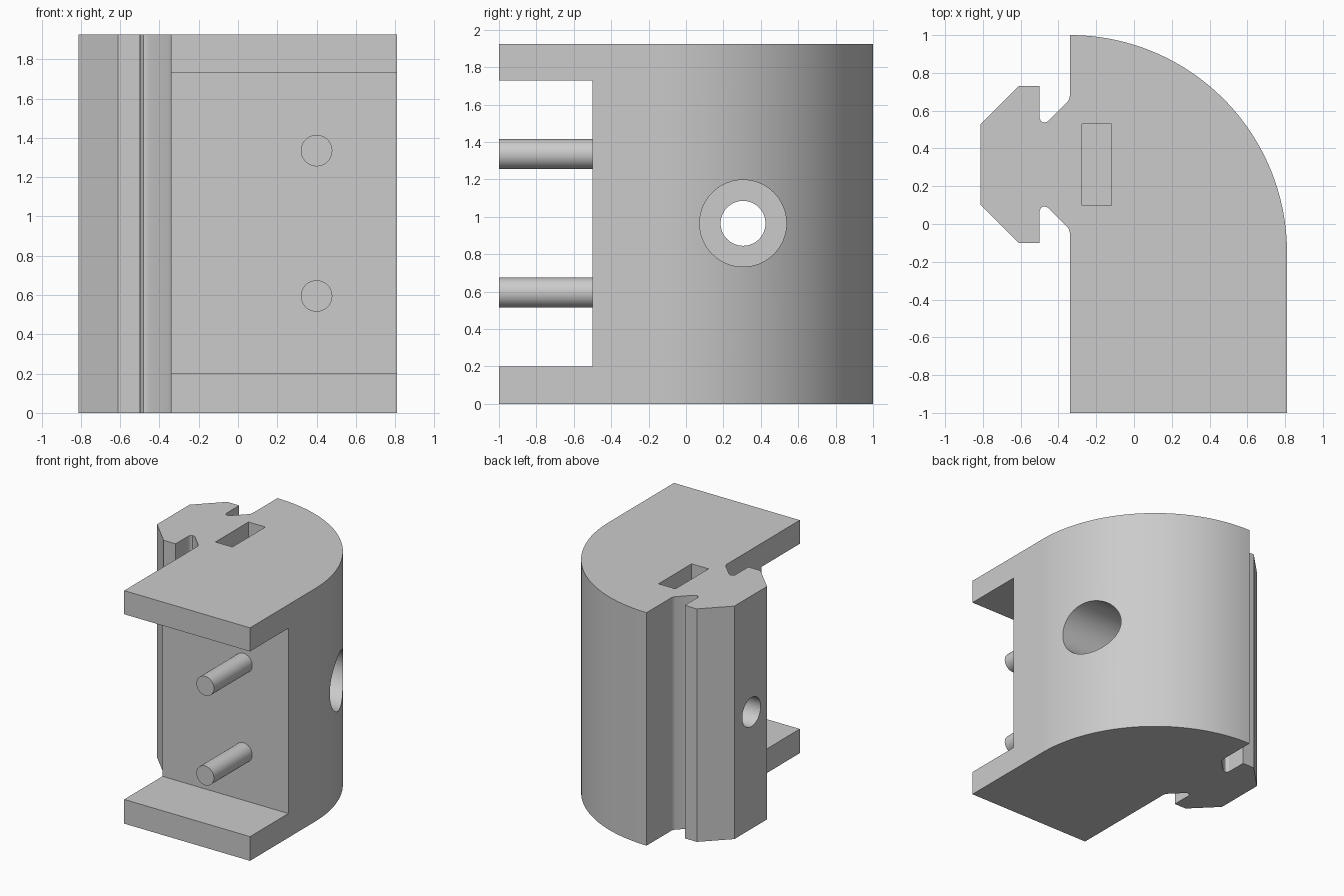
import bpy, bmesh, math
from mathutils import Vector

if "Cube" in bpy.data.objects:
    bpy.data.objects.remove(bpy.data.objects["Cube"], do_unlink=True)

HEIGHT = 1.925
RAIL_Y = 0.315      # centre line of the rail, bore and nut slot
BORE_Z = 0.965

grey = bpy.data.materials.new("plain_grey")
grey.use_nodes = True
grey.diffuse_color = (0.6, 0.6, 0.6, 1)
grey.node_tree.nodes["Principled BSDF"].inputs["Base Color"].default_value = (0.6, 0.6, 0.6, 1)


def prism(name, outline, z0, z1):
    """Extrude a counter-clockwise xy outline from z0 to z1."""
    bm = bmesh.new()
    face = bm.faces.new([bm.verts.new((x, y, z0)) for x, y in outline])
    top = bmesh.ops.extrude_face_region(bm, geom=[face])["geom"]
    bmesh.ops.translate(bm, vec=(0, 0, z1 - z0),
                        verts=[v for v in top if isinstance(v, bmesh.types.BMVert)])
    bmesh.ops.recalc_face_normals(bm, faces=bm.faces)
    mesh = bpy.data.meshes.new(name)
    bm.to_mesh(mesh)
    bm.free()
    obj = bpy.data.objects.new(name, mesh)
    bpy.context.collection.objects.link(obj)
    mesh.materials.append(grey)
    return obj


def box(name, x0, x1, y0, y1, z0, z1):
    return prism(name, [(x0, y0), (x1, y0), (x1, y1), (x0, y1)], z0, z1)


def rod(name, start, end, radius):
    """Cylinder between two points."""
    a, b = Vector(start), Vector(end)
    bpy.ops.mesh.primitive_cylinder_add(
        vertices=64, radius=radius, depth=(b - a).length, location=(a + b) / 2,
        rotation=(b - a).to_track_quat("Z", "Y").to_euler())
    obj = bpy.context.object
    obj.name = name
    obj.data.materials.append(grey)
    return obj


def smooth(obj):
    bpy.ops.object.select_all(action="DESELECT")
    obj.select_set(True)
    bpy.context.view_layer.objects.active = obj
    bpy.ops.object.shade_smooth_by_angle(angle=math.radians(20))


def cut(obj, cutter):
    mod = obj.modifiers.new("cut", "BOOLEAN")
    mod.operation, mod.solver, mod.object = "DIFFERENCE", "EXACT", cutter
    bpy.context.view_layer.objects.active = obj
    bpy.ops.object.modifier_apply(modifier=mod.name)
    bpy.data.objects.remove(cutter, do_unlink=True)


# Body outline: straight front, quarter-round back, mirrored rail on the right
radius, cx, cy = 1.15, -0.34, -0.15
outline = [(cx, -1), (cx + radius, -1)]
outline += [(cx + radius * math.cos(t), cy + radius * math.sin(t))
            for t in (math.pi / 2 * i / 64 for i in range(65))]
half_rail = [(-0.34, 0.36), (-0.345, 0.343), (-0.355, 0.328), (-0.452, 0.231),
             (-0.465, 0.224), (-0.48, 0.222), (-0.493, 0.23), (-0.5, 0.245),
             (-0.5, 0.415), (-0.61, 0.415), (-0.812, 0.213)]
outline += [(x, RAIL_Y + d) for x, d in half_rail]
outline += [(x, RAIL_Y - d) for x, d in reversed(half_rail)]
body = prism("body", outline, 0, HEIGHT)

# Front pocket, nut slot from the top, through hole and counterbore
cut(body, box("pocket_cutter", -0.6, 1, -1.2, -0.5, 0.2, 1.73))
cut(body, box("slot_cutter", -0.275, -0.12, 0.098, 0.53, 0.75, 2.2))
cut(body, rod("hole_cutter", (-1.2, 0.305, BORE_Z), (1.2, 0.305, BORE_Z), 0.12))
cut(body, rod("counterbore_cutter", (0.1, 0.305, BORE_Z), (1.2, 0.305, BORE_Z), 0.232))
smooth(body)

# Two locating pins in the pocket
for name, z in (("lower_pin", 0.595), ("upper_pin", 1.335)):
    smooth(rod(name, (0.4, -0.49, z), (0.4, -1, z), 0.08))
